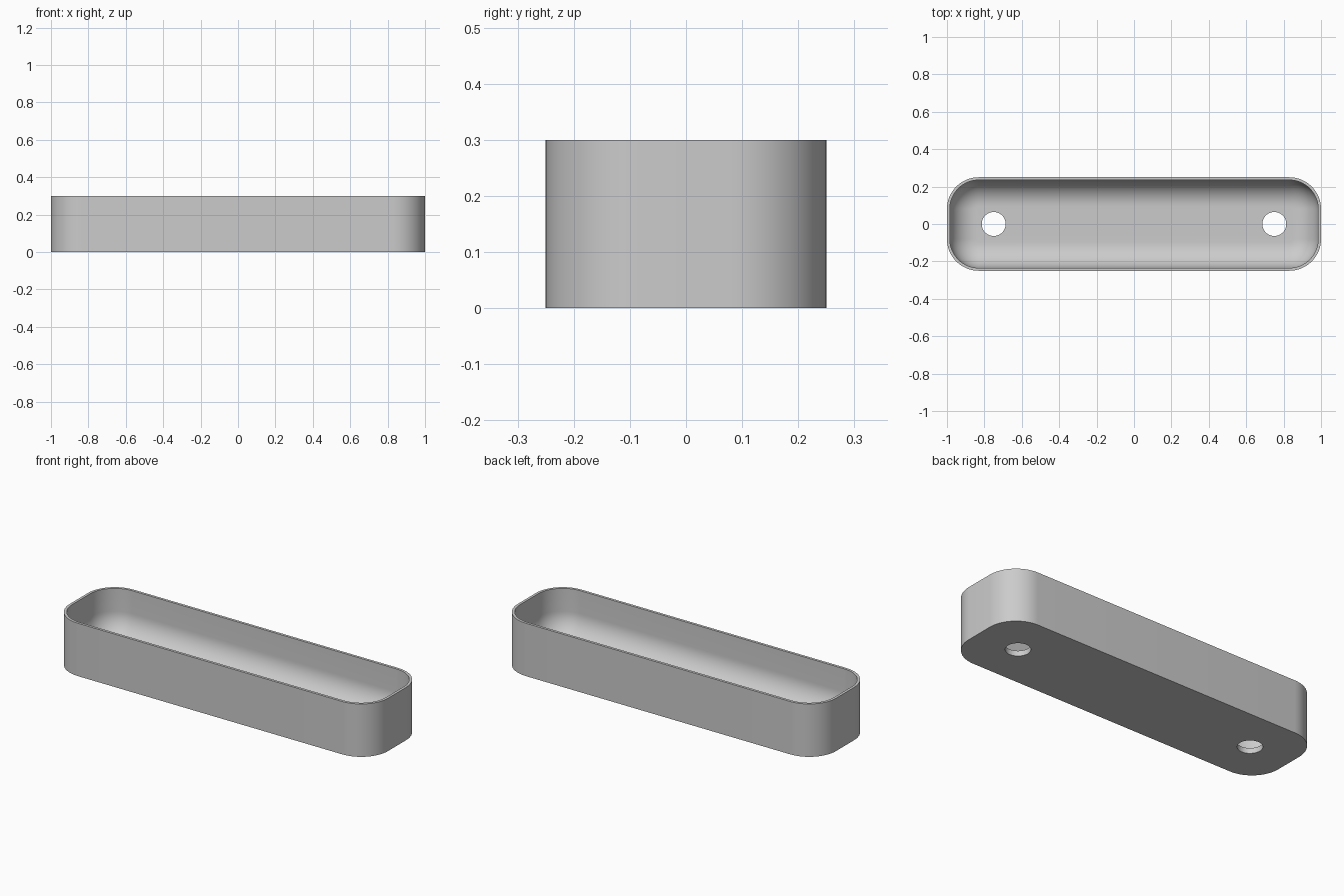
import bpy, bmesh, math

old = bpy.data.objects.get("Cube")
if old:
    bpy.data.objects.remove(old, do_unlink=True)

LENGTH, WIDTH, HEIGHT = 2.0, 0.5, 0.3
CORNER, WALL, FLOOR, FILLET = 0.17, 0.015, 0.03, 0.14
HOLE_X, HOLE_R = 0.75, 0.064
STEPS = 16

grey = bpy.data.materials.new("light grey")
grey.use_nodes = True
colour = (0.6, 0.6, 0.6, 1)
grey.diffuse_color = colour
grey.node_tree.nodes["Principled BSDF"].inputs["Base Color"].default_value = colour


def ring(bm, inset, z):
    """Rounded rectangle of vertices, pulled in from the outer outline."""
    verts = []
    r = CORNER - inset
    cx, cy = LENGTH / 2 - CORNER, WIDTH / 2 - CORNER
    for quarter, (sx, sy) in enumerate([(1, 1), (-1, 1), (-1, -1), (1, -1)]):
        for i in range(STEPS + 1):
            a = math.pi / 2 * (quarter + i / STEPS)
            verts.append(bm.verts.new((sx * cx + r * math.cos(a), sy * cy + r * math.sin(a), z)))
    return verts


# Section from the outer bottom edge, over the rim, down into the filleted floor
section = [(0, 0), (0, HEIGHT), (WALL, HEIGHT)]
for i in range(STEPS + 1):
    a = math.pi / 2 * i / STEPS
    section.append((WALL + FILLET * (1 - math.cos(a)), FLOOR + FILLET * (1 - math.sin(a))))

bm = bmesh.new()
rings = [ring(bm, inset, z) for inset, z in section]
for low, high in zip(rings, rings[1:]):
    for i in range(len(low)):
        j = (i + 1) % len(low)
        bm.faces.new((low[i], low[j], high[j], high[i]))
bm.faces.new(rings[0][::-1])
bm.faces.new(rings[-1])
bmesh.ops.recalc_face_normals(bm, faces=bm.faces)
mesh = bpy.data.meshes.new("tray")
bm.to_mesh(mesh)
bm.free()
mesh.materials.append(grey)
tray = bpy.data.objects.new("tray", mesh)
bpy.context.collection.objects.link(tray)

# Two drain holes through the floor
for side in (-1, 1):
    bpy.ops.mesh.primitive_cylinder_add(vertices=48, radius=HOLE_R, depth=0.2,
                                        location=(side * HOLE_X, 0, 0))
    cutter = bpy.context.object
    cutter.name = "hole_cutter"
    cutter.hide_render = True
    cutter.data.materials.append(grey)
    cut = tray.modifiers.new("hole", "BOOLEAN")
    cut.operation = "DIFFERENCE"
    cut.solver = "EXACT"
    cut.object = cutter
    bpy.context.view_layer.objects.active = tray
    bpy.ops.object.modifier_apply(modifier=cut.name)
    bpy.data.objects.remove(cutter, do_unlink=True)

# Smooth curves, crisp rim and hole edges
bpy.ops.object.select_all(action="DESELECT")
tray.select_set(True)
bpy.context.view_layer.objects.active = tray
bpy.ops.object.shade_smooth_by_angle(angle=math.radians(30))
